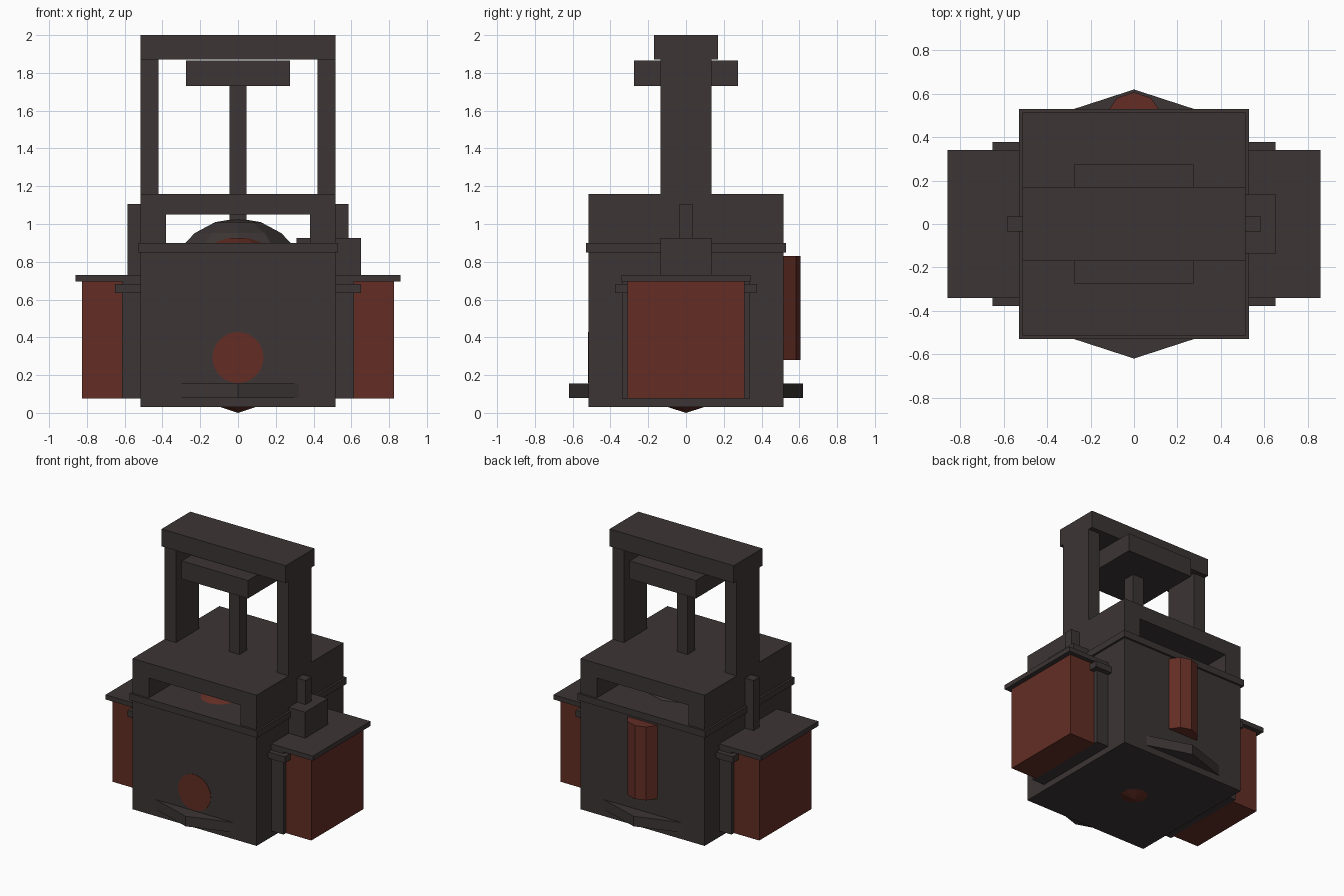
import bpy, math
from mathutils import Matrix

if "Cube" in bpy.data.objects:
    bpy.data.objects.remove(bpy.data.objects["Cube"])


def material(name, rgb):
    m = bpy.data.materials.new(name)
    m.diffuse_color = (*rgb, 1)
    m.use_nodes = True
    m.node_tree.nodes["Principled BSDF"].inputs["Base Color"].default_value = m.diffuse_color
    return m


IRON = material("dark_iron", (0.045, 0.036, 0.035))
RED = material("rust_red", (0.125, 0.027, 0.018))


def finish(name, mat):
    o = bpy.context.object
    o.name = name
    o.data.materials.append(mat)
    return o


def box(name, x, y, z, mat=IRON):
    """Box from (min, max) ranges on each axis."""
    bpy.ops.mesh.primitive_cube_add(size=1)
    o = finish(name, mat)
    r = (x, y, z)
    size = [b - a for a, b in r]
    mid = [(a + b) / 2 for a, b in r]
    o.data.transform(Matrix.Translation(mid) @ Matrix.Diagonal((*size, 1)))
    return o


def prism(name, sides, radius, depth, loc, mat, rot=(0, 0, 0)):
    bpy.ops.mesh.primitive_cylinder_add(vertices=sides, radius=radius, depth=depth,
                                        location=loc, rotation=rot)
    return finish(name, mat)


def sym(v):
    return (-v, v)


# Main furnace block, rim and raised lid
box("main_body", sym(0.515), sym(0.515), (0.03, 0.85))
box("body_rim", sym(0.53), sym(0.53), (0.85, 0.9))
box("lid_block", sym(0.515), sym(0.515), (1.05, 1.16))

# Press frame
box("top_beam", sym(0.515), sym(0.17), (1.87, 2.0))
box("press_plate", sym(0.275), sym(0.275), (1.73, 1.865))
box("press_rod", sym(0.045), sym(0.045), (1.0, 1.74))


def side_box(name, s, x, y, z, mat=IRON):
    return box(name, tuple(sorted((s * x[0], s * x[1]))), y, z, mat)


# Mirrored parts on the left and right
for s, side in ((-1, "left"), (1, "right")):
    side_box(side + "_lid_support", s, (0.38, 0.515), sym(0.515), (0.9, 1.05))
    side_box(side + "_column", s, (0.42, 0.515), sym(0.135), (1.16, 1.87))
    side_box(side + "_tank_frame", s, (0.515, 0.615), sym(0.34), (0.075, 0.695))
    side_box(side + "_tank", s, (0.61, 0.825), sym(0.31), (0.075, 0.695), RED)
    side_box(side + "_tank_cover", s, (0.515, 0.86), sym(0.342), (0.695, 0.73))
    side_box(side + "_post", s, (0.515, 0.585), sym(0.035), (0.73, 1.105))
    for e in (-1, 1):
        side_box(side + "_bracket", s, (0.515, 0.652),
                 tuple(sorted((e * 0.30, e * 0.377))), (0.635, 0.682))

# Valve box on the right only
box("valve_box", (0.31, 0.652), sym(0.135), (0.73, 0.925))

# Ten-sided base ring whose points show at front and back
prism("base_ring", 10, 0.62, 0.075, (0, 0, 0.117), IRON)

# Round vessel under the lid, with its glowing edge in front
bpy.ops.mesh.primitive_uv_sphere_add(segments=10, ring_count=10, radius=0.41,
                                     location=(0, 0, 0.62))
finish("inner_vessel", IRON)
bpy.ops.mesh.primitive_cone_add(vertices=10, radius1=0.14, radius2=0.06, depth=0.03,
                                location=(0, -0.22, 0.912))
finish("vessel_glow", RED)

# Red pipe at the back, port on the front, drain tip below
prism("back_pipe", 10, 0.13, 0.55, (0, 0.477, 0.555), RED)
prism("front_port", 32, 0.135, 0.008, (0, -0.514, 0.293), RED, (math.pi / 2, 0, 0))
bpy.ops.mesh.primitive_cone_add(vertices=10, radius1=0.1, radius2=0, depth=0.032,
                                location=(0, 0, 0.016), rotation=(math.pi, 0, 0))
finish("drain_tip", RED)
